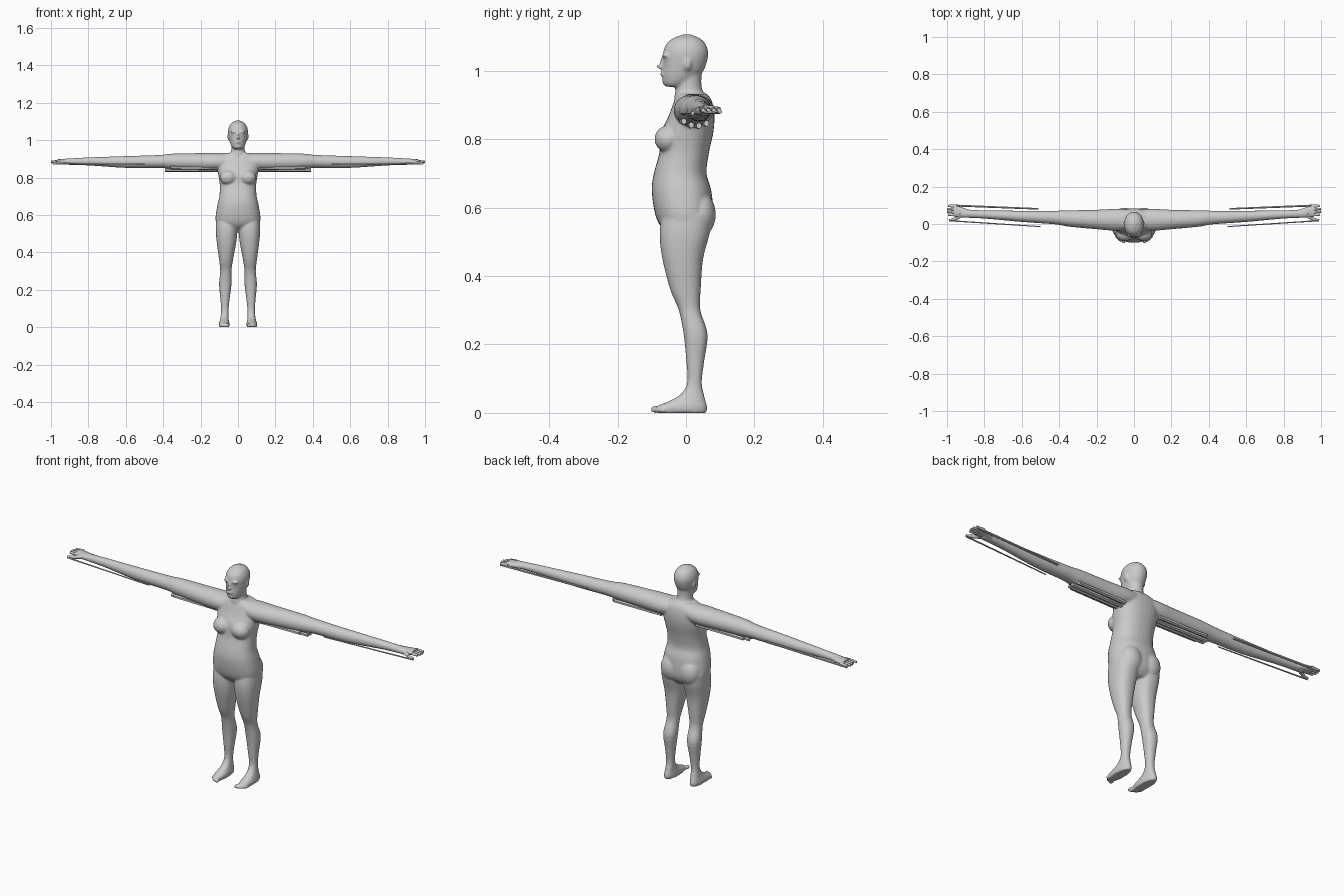
import bpy
import bmesh
from math import cos, sin, tau
from mathutils import Matrix, Vector

default = bpy.data.objects.get("Cube")
if default:
    bpy.data.objects.remove(default, do_unlink=True)

skin = bpy.data.materials.new("plain_grey")
skin.use_nodes = True
grey = (0.6, 0.6, 0.6, 1)
skin.diffuse_color = grey
skin.node_tree.nodes["Principled BSDF"].inputs["Base Color"].default_value = grey


def smooth_rows(rows, steps):
    """Interpolate the section rows with a Catmull-Rom curve."""
    result = []
    for i in range(len(rows) - 1):
        a, b, c, d = (rows[max(i - 1, 0)], rows[i], rows[i + 1],
                      rows[min(i + 2, len(rows) - 1)])
        for k in range(steps):
            t = k / steps
            result.append([q + t * (r - p + t * (2 * p - 5 * q + 4 * r - s
                           + t * (3 * q - p - 3 * r + s))) / 2
                           for p, q, r, s in zip(a, b, c, d)])
    return result + [list(rows[-1])]


def loft(bm, rows, axis="z", side=1, power=2.3, segments=32, steps=4):
    """Skin rounded sections; a row is position, then low and high bounds of each cross axis."""
    rings = []
    for pos, u_low, u_high, v_low, v_high in smooth_rows(rows, steps):
        ring = []
        for k in range(segments):
            c, s = cos(tau * k / segments), sin(tau * k / segments)
            cu = abs(c) ** (2 / power) * (1 if c > 0 else -1)
            sv = abs(s) ** (2 / power) * (1 if s > 0 else -1)
            u = (u_low + u_high + cu * (u_high - u_low)) / 2
            v = (v_low + v_high + sv * (v_high - v_low)) / 2
            p = (u, v, pos) if axis == "z" else (pos, u, v)
            ring.append(bm.verts.new((p[0] * side, p[1], p[2])))
        rings.append(ring)
    faces = [bm.faces.new(rings[0]), bm.faces.new(rings[-1])]
    for low, high in zip(rings, rings[1:]):
        for k in range(segments):
            n = (k + 1) % segments
            faces.append(bm.faces.new((low[k], low[n], high[n], high[k])))
    bmesh.ops.recalc_face_normals(bm, faces=faces)


def ball(bm, center, radii):
    matrix = Matrix.Translation(center) @ Matrix.Diagonal((*radii, 1))
    bmesh.ops.create_uvsphere(bm, u_segments=24, v_segments=14, radius=1, matrix=matrix)


def rod(bm, start, end, r_start, r_end, flat=1.0, segments=10):
    """Tapered rod between two points, flattened in height."""
    start, end = Vector(start), Vector(end)
    turn = (end - start).to_track_quat("Z", "Y").to_matrix().to_4x4()
    middle = (start + end) / 2
    verts = bmesh.ops.create_cone(bm, cap_ends=True, segments=segments, radius1=r_start,
                                  radius2=r_end, depth=(end - start).length,
                                  matrix=Matrix.Translation(middle) @ turn)["verts"]
    for v in verts:
        v.co.z = middle.z + (v.co.z - middle.z) * flat


def finish(bm, name):
    mesh = bpy.data.meshes.new(name)
    bm.to_mesh(mesh)
    bm.free()
    mesh.materials.append(skin)
    obj = bpy.data.objects.new(name, mesh)
    bpy.context.collection.objects.link(obj)
    bpy.ops.object.select_all(action="DESELECT")
    obj.select_set(True)
    bpy.context.view_layer.objects.active = obj
    bpy.ops.object.shade_smooth_by_angle(angle=0.7)
    return obj


body = bmesh.new()

# torso: height, half width, front, back
torso = [(0.51, 0.06, -0.03, 0.05), (0.54, 0.108, -0.07, 0.073),
         (0.58, 0.12, -0.09, 0.08), (0.65, 0.111, -0.1, 0.074),
         (0.7, 0.1, -0.094, 0.06), (0.76, 0.097, -0.078, 0.067),
         (0.82, 0.106, -0.072, 0.08), (0.87, 0.112, -0.05, 0.083),
         (0.91, 0.1, -0.035, 0.076), (0.932, 0.065, -0.025, 0.062)]
loft(body, [(z, -w, w, f, b) for z, w, f, b in torso])

# neck and head
neck = [(0.88, 0.062, -0.03, 0.075), (0.92, 0.046, -0.034, 0.062),
        (0.95, 0.036, -0.03, 0.046), (1.0, 0.036, -0.03, 0.046)]
head = [(0.953, 0.022, -0.058, -0.01), (0.964, 0.033, -0.066, 0.015),
        (0.985, 0.042, -0.069, 0.04), (1.01, 0.048, -0.068, 0.056),
        (1.045, 0.053, -0.067, 0.065), (1.07, 0.049, -0.062, 0.061),
        (1.092, 0.035, -0.043, 0.045), (1.106, 0.008, -0.01, 0.015)]
for rows in (neck, head):
    loft(body, [(z, -w, w, f, b) for z, w, f, b in rows], power=2.05)

# nose, lips and chin
ball(body, (0, -0.073, 1.012), (0.008, 0.013, 0.008))
ball(body, (0, -0.066, 1.027), (0.006, 0.01, 0.018))
ball(body, (0, -0.068, 0.99), (0.015, 0.008, 0.007))
ball(body, (0, -0.058, 0.967), (0.016, 0.012, 0.011))

leg = [(0, 0.048, 0.099, -0.085, 0.06), (0.018, 0.045, 0.102, -0.088, 0.062),
       (0.032, 0.048, 0.098, -0.055, 0.058), (0.055, 0.051, 0.093, -0.015, 0.052),
       (0.09, 0.051, 0.09, 0.004, 0.046), (0.15, 0.045, 0.094, 0.001, 0.053),
       (0.23, 0.035, 0.101, -0.007, 0.063), (0.3, 0.035, 0.095, -0.021, 0.042),
       (0.36, 0.027, 0.101, -0.046, 0.043), (0.45, 0.01, 0.113, -0.069, 0.05),
       (0.52, 0.003, 0.119, -0.077, 0.068), (0.58, 0.004, 0.117, -0.07, 0.076)]
arm = [(0.03, -0.03, 0.075, 0.85, 0.93), (0.1, -0.036, 0.081, 0.838, 0.932),
       (0.2, -0.028, 0.076, 0.838, 0.931), (0.35, -0.014, 0.073, 0.845, 0.928),
       (0.42, -0.002, 0.071, 0.852, 0.921), (0.6, 0.011, 0.071, 0.852, 0.915),
       (0.8, 0.029, 0.073, 0.865, 0.908), (0.93, 0.034, 0.08, 0.869, 0.901)]

for side in (1, -1):
    loft(body, leg, side=side)
    loft(body, arm, axis="x", side=side, power=2)
    # chest, buttock, brow, eye and ear
    ball(body, (side * 0.052, -0.052, 0.8), (0.046, 0.04, 0.04))
    ball(body, (side * 0.052, 0.042, 0.58), (0.055, 0.045, 0.065))
    ball(body, (side * 0.02, -0.058, 1.045), (0.02, 0.012, 0.007))
    ball(body, (side * 0.019, -0.054, 1.031), (0.011, 0.011, 0.007))
    ball(body, (side * 0.05, 0.004, 1.02), (0.007, 0.012, 0.019))
    # toes, the big toe on the inside
    for i in range(5):
        size = 0.0105 if i == 0 else 0.008 - i * 0.0004
        x = 0.055 + i * 0.0105
        ball(body, (side * x, -0.09 + i * i * 0.0015, size), (size * 0.85, size * 1.4, size))

# fuse the overlapping forms into one soft skin
body_obj = finish(body, "body")
remesh = body_obj.modifiers.new("fuse", "REMESH")
remesh.mode = "VOXEL"
remesh.voxel_size = 0.005
remesh.use_smooth_shade = True
soften = body_obj.modifiers.new("soften", "SMOOTH")
soften.factor = 0.5
soften.iterations = 4

for side, label in ((1, "left"), (-1, "right")):
    # stretched palm, fingers and thumb
    hand = bmesh.new()
    loft(hand, [(0.88, 0.035, 0.075, 0.87, 0.902), (0.93, 0.036, 0.092, 0.873, 0.9),
                (0.965, 0.04, 0.1, 0.876, 0.898)], axis="x", side=side, segments=16)
    for i in range(4):
        y = 0.048 + i * 0.0155
        rod(hand, (side * 0.95, y, 0.887), (side * (0.994 + 0.006 * (i in (1, 2))), y + 0.002, 0.885),
            0.008, 0.006)
    rod(hand, (side * 0.92, 0.048, 0.885), (side * 0.96, 0.025, 0.88), 0.012, 0.008)
    rod(hand, (side * 0.955, 0.027, 0.88), (side * 0.99, 0.02, 0.877), 0.008, 0.005)
    finish(hand, label + "_hand")

    # long thin slivers beside the forearm
    slivers = bmesh.new()
    rod(slivers, (side * 0.5, -0.014, 0.873), (side * 0.99, 0.018, 0.873), 0.003, 0.004, segments=6)
    rod(slivers, (side * 0.51, 0.081, 0.878), (side * 0.99, 0.1, 0.88), 0.005, 0.006, segments=6)
    finish(slivers, label + "_forearm_slivers")

    # ridges drawn along the underside of the upper arm
    ridges = bmesh.new()
    for y, z, reach in ((-0.01, 0.852, 0.36), (0.012, 0.841, 0.39),
                        (0.034, 0.839, 0.39), (0.056, 0.846, 0.37)):
        rod(ridges, (side * 0.1, y, z), (side * reach, y + 0.004, z), 0.01, 0.009, segments=6)
    finish(ridges, label + "_upper_arm_ridges")
